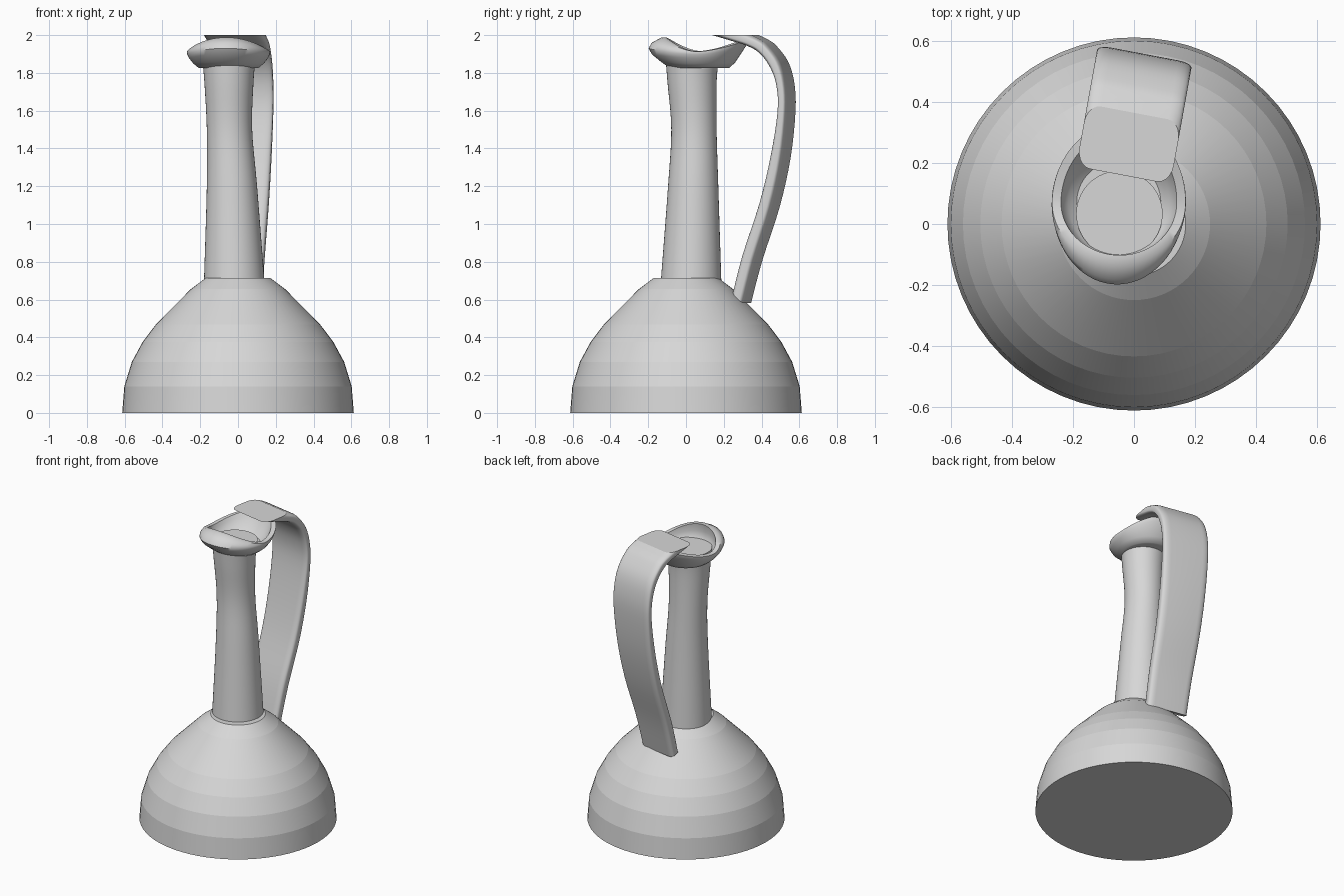
import bpy, math
from math import sin, cos, pi, radians

cube = bpy.data.objects.get("Cube")
if cube:
    bpy.data.objects.remove(cube, do_unlink=True)

clay = bpy.data.materials.new("light_grey_clay")
clay.use_nodes = True
grey = (0.68, 0.68, 0.68, 1)
clay.diffuse_color = grey
clay.node_tree.nodes["Principled BSDF"].inputs["Base Color"].default_value = grey


def loft(name, rings, sharp_angle):
    """Bridge equal-sized rings of points and cap both ends with flat faces."""
    n = len(rings[0])
    verts = [p for ring in rings for p in ring]
    faces = [list(range(n))[::-1], list(range(len(verts) - n, len(verts)))]
    for k in range(len(rings) - 1):
        for i in range(n):
            j = (i + 1) % n
            faces.append((k * n + i, k * n + j, (k + 1) * n + j, (k + 1) * n + i))
    mesh = bpy.data.meshes.new(name)
    mesh.from_pydata(verts, [], faces)
    mesh.materials.append(clay)
    obj = bpy.data.objects.new(name, mesh)
    bpy.context.collection.objects.link(obj)
    bpy.ops.object.select_all(action='DESELECT')
    obj.select_set(True)
    bpy.context.view_layer.objects.active = obj
    # Make the surface face outwards
    bpy.ops.object.mode_set(mode='EDIT')
    bpy.ops.mesh.select_all(action='SELECT')
    bpy.ops.mesh.normals_make_consistent(inside=False)
    bpy.ops.object.mode_set(mode='OBJECT')
    bpy.ops.object.shade_smooth_by_angle(angle=radians(sharp_angle))
    for cap in mesh.polygons[:2]:
        cap.use_smooth = False


SIDES = 64
ANGLES = [2 * pi * i / SIDES for i in range(SIDES)]


def circle(r, z, cx=0, cy=0):
    return [(cx + r * cos(a), cy + r * sin(a), z) for a in ANGLES]


def spline(points, steps):
    """Smooth a list of tuples with a Catmull-Rom curve."""
    out = []
    for i in range(len(points) - 1):
        quad = [points[max(i - 1, 0)], points[i], points[i + 1],
                points[min(i + 2, len(points) - 1)]]
        for s in range(steps):
            t = s / steps
            out.append(tuple(
                0.5 * (2 * b + (c - a) * t + (2 * a - 5 * b + 4 * c - d) * t * t
                       + (3 * b - a - 3 * c + d) * t ** 3)
                for a, b, c, d in zip(*quad)))
    return out + [points[-1]]


# Body: banded dome with a flat foot and top
body = [(0.613, 0), (0.602, 0.14), (0.562, 0.27), (0.505, 0.375),
        (0.435, 0.468), (0.25, 0.655), (0.17, 0.715)]
loft("body", [circle(r, z) for r, z in body], 6.5)

# Neck: waisted and leaning slightly (radius, z, centre x, centre y)
neck = [(0.16, 0.70, -0.02, 0.027), (0.133, 1.2, -0.032, 0.038),
        (0.12, 1.5, -0.045, 0.042), (0.13, 1.75, -0.048, 0.032),
        (0.142, 1.885, -0.048, 0.033)]
loft("neck", [circle(*row) for row in spline(neck, 5)], 30)


# Lip: flared bowl whose rim rises at the front spout and at the back
def lip_ring(rx, front, back, z, rise_front, rise_back):
    ring = []
    for a in ANGLES:
        s = sin(a)
        x = rx * cos(a)
        y = 0.07 + s * (back if s > 0 else front)
        lift = abs(s) ** 1.7 * (rise_back if s > 0 else rise_front)
        ring.append((-0.05 + x + 0.06 * (y - 0.07), y - 0.06 * x, z + lift))
    return ring


lip = [lip_ring(0.14, 0.14, 0.14, 1.825, 0, 0),
       lip_ring(0.157, 0.155, 0.158, 1.825, 0, 0),
       lip_ring(0.187, 0.20, 0.19, 1.85, 0.007, 0.005),
       lip_ring(0.209, 0.25, 0.222, 1.878, 0.02, 0.025),
       lip_ring(0.218, 0.268, 0.247, 1.897, 0.033, 0.045),
       lip_ring(0.22, 0.252, 0.257, 1.907, 0.052, 0.055),
       lip_ring(0.219, 0.2, 0.262, 1.913, 0.075, 0.062),
       lip_ring(0.19, 0.172, 0.23, 1.915, 0.072, 0.062),
       lip_ring(0.182, 0.18, 0.21, 1.895, 0.04, 0.045),
       lip_ring(0.165, 0.17, 0.175, 1.87, 0.01, 0.015),
       lip_ring(0.138, 0.138, 0.138, 1.85, 0, 0)]
loft("lip", lip, 50)

# Handle: rounded strap, each row is outer (y, z) then inner (y, z)
strap = [(0.325, 0.582, 0.262, 0.61), (0.385, 0.81, 0.318, 0.83),
         (0.475, 1.09, 0.41, 1.11), (0.532, 1.35, 0.47, 1.36),
         (0.557, 1.6, 0.508, 1.6), (0.55, 1.75, 0.5, 1.74),
         (0.518, 1.86, 0.462, 1.84), (0.455, 1.945, 0.405, 1.91),
         (0.415, 1.975, 0.34, 1.945), (0.39, 1.988, 0.26, 1.97),
         (0.365, 2.0, 0.16, 2.0)]


def strap_ring(oy, oz, iy, iz):
    taper = min(1, 0.8 + 0.12 * iz)
    ring = []
    for quarter in range(4):
        sw = 1 if quarter in (0, 3) else -1
        st = 1 if quarter < 2 else -1
        for k in range(6):
            a = (quarter + k / 5) * pi / 2
            w = taper * (sw * 0.11 + 0.045 * cos(a))
            t = 0.5 + st * 0.2 + 0.3 * sin(a)
            y, z = iy + (oy - iy) * t, iz + (oz - iz) * t
            ring.append((0.035 + w + 0.18 * (y - 0.55), y - 0.19 * w, min(z, 2)))
    return ring


loft("handle", [strap_ring(*row) for row in spline(strap, 4)], 40)
